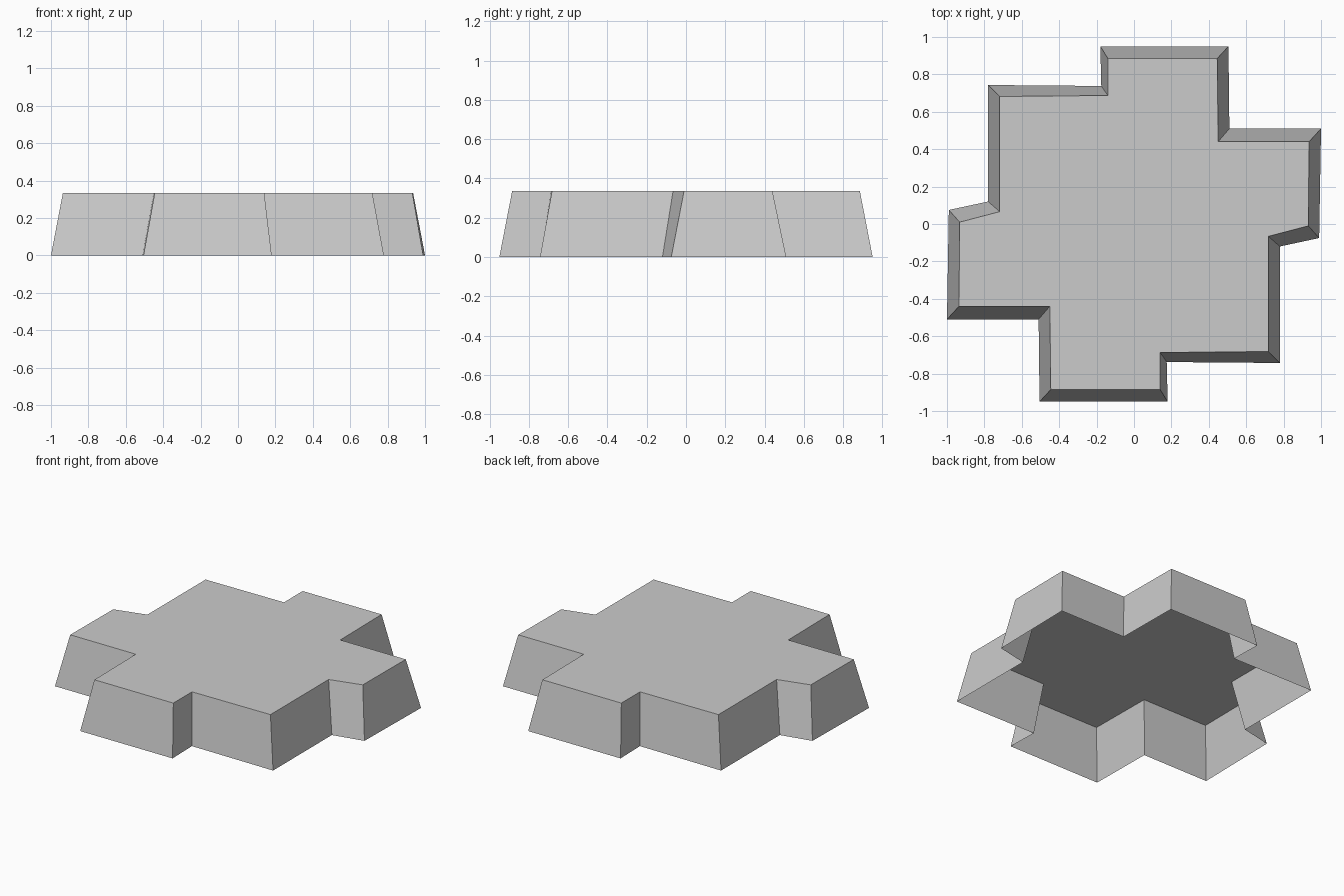
import bpy
import bmesh

cube = bpy.data.objects.get("Cube")
if cube:
    bpy.data.objects.remove(cube, do_unlink=True)

HEIGHT = 0.335

# Half outlines, clockwise from above; the other half is a half turn
BASE_HALF = [(-0.18, 0.95), (0.505, 0.95), (0.51, 0.51), (1.0, 0.51),
             (0.99, -0.075), (0.78, -0.12), (0.78, -0.743), (0.175, -0.738)]
TOP_HALF = [(-0.14, 0.885), (0.445, 0.885), (0.45, 0.44), (0.936, 0.44),
            (0.932, -0.01), (0.718, -0.066), (0.718, -0.682), (0.14, -0.687)]


def full_outline(half):
    """Complete the outline by half-turn symmetry, counter-clockwise."""
    return (half + [(-x, -y) for x, y in half])[::-1]


def make_material(name, value):
    mat = bpy.data.materials.new(name)
    mat.use_nodes = True
    colour = (value, value, value, 1.0)
    mat.diffuse_color = colour
    mat.node_tree.nodes["Principled BSDF"].inputs["Base Color"].default_value = colour
    return mat


# Hollow block: flat top and sloping walls, open underneath
bm = bmesh.new()
lower = [bm.verts.new((x, y, 0)) for x, y in full_outline(BASE_HALF)]
upper = [bm.verts.new((x, y, HEIGHT)) for x, y in full_outline(TOP_HALF)]
count = len(lower)
for i in range(count):
    j = (i + 1) % count
    bm.faces.new((lower[i], lower[j], upper[j], upper[i]))
bm.faces.new(upper)

mesh = bpy.data.meshes.new("stepped_block")
bm.to_mesh(mesh)
bm.free()
mesh.materials.append(make_material("light grey", 0.6))
block = bpy.data.objects.new("stepped_block", mesh)
bpy.context.scene.collection.objects.link(block)
